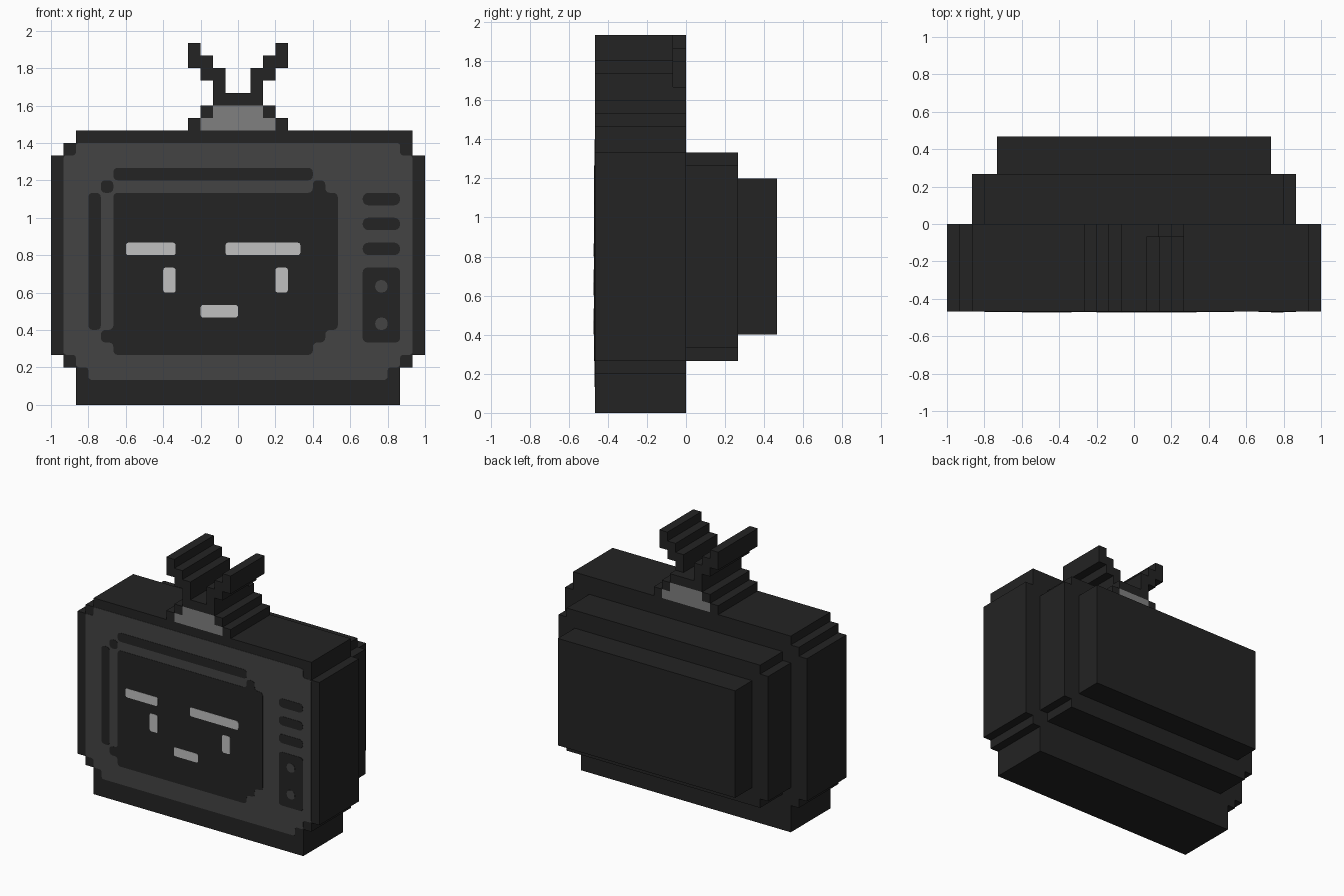
import bpy, bmesh
from mathutils import Vector

cube = bpy.data.objects.get("Cube")
if cube:
    bpy.data.objects.remove(cube)

U = 1 / 15          # one block of the model
FRONT = -7          # front plane, in blocks
LAYER = 0.03        # thickness of a painted plate, in blocks


def material(name, grey):
    mat = bpy.data.materials.new(name)
    mat.use_nodes = True
    colour = (grey, grey, grey, 1)
    mat.diffuse_color = colour
    bsdf = mat.node_tree.nodes["Principled BSDF"]
    bsdf.inputs["Base Color"].default_value = colour
    bsdf.inputs["Roughness"].default_value = 0.9
    return mat


CASE = material("case charcoal", 0.017)
PANEL = material("panel grey", 0.056)
BASE = material("antenna base grey", 0.215)
LIGHT = material("screen light", 0.53)


def slab(name, rects, y0, y1, mat, rounding=0):
    """Merge block rectangles (x0, z0, x1, z1) into one outline and extrude it from y0 to y1."""
    cells = {(x, z) for x0, z0, x1, z1 in rects
             for x in range(x0, x1) for z in range(z0, z1)}
    bm = bmesh.new()
    for x, z in sorted(cells):
        ring = ((x, z), (x + 1, z), (x + 1, z + 1), (x, z + 1))
        bm.faces.new([bm.verts.new((a * U, y0 * U, b * U)) for a, b in ring])
    bmesh.ops.remove_doubles(bm, verts=bm.verts[:], dist=U / 10)
    bm.normal_update()
    # Only straight-through points go; the corners of the outline stay
    bmesh.ops.dissolve_limit(bm, angle_limit=0.01, use_dissolve_boundaries=False,
                             verts=bm.verts[:], edges=bm.edges[:])
    if rounding:
        bmesh.ops.bevel(bm, geom=bm.verts[:], offset=rounding * U, segments=3,
                        profile=0.5, affect='VERTICES')
    grown = bmesh.ops.extrude_face_region(bm, geom=bm.faces[:])["geom"]
    moved = [g for g in grown if isinstance(g, bmesh.types.BMVert)]
    bmesh.ops.translate(bm, verts=moved, vec=Vector((0, (y1 - y0) * U, 0)))
    bmesh.ops.recalc_face_normals(bm, faces=bm.faces[:])
    mesh = bpy.data.meshes.new(name)
    bm.to_mesh(mesh)
    bm.free()
    mesh.materials.append(mat)
    obj = bpy.data.objects.new(name, mesh)
    bpy.context.scene.collection.objects.link(obj)


def plate(name, rects, level, mat, rounding=0.35):
    slab(name, rects, FRONT - level * LAYER, FRONT, mat, rounding)


def mirror(rects):
    return [(-x1, z0, -x0, z1) for x0, z0, x1, z1 in rects]


# Case: stepped front shell and two shrinking rear housings
slab("case", [(-13, 0, 13, 22), (-14, 3, 14, 21), (-15, 4, 15, 20), (13, 21, 14, 22)],
     FRONT, 0, CASE)
slab("rear_housing", [(-13, 5, 13, 19), (-12, 4, 12, 20)], 0, 4, CASE)
slab("rear_cap", [(-11, 6, 11, 18)], 4, 7, CASE)

# Antenna: grey foot, dark steps beside it, crossbar and two stepped arms
slab("antenna_base", [(-3, 22, 3, 23), (-2, 23, 2, 24)], FRONT, 0, BASE)
steps = [(3, 22, 4, 23), (2, 23, 3, 24)]
for side, rects in (("left", steps), ("right", mirror(steps))):
    for level, rect in zip(("lower", "upper"), rects):
        slab(f"antenna_{level}_step_{side}", [rect], FRONT, 0, CASE)
slab("antenna_crossbar", [(-2, 24, 2, 25)], FRONT, 0, CASE)
arm = [(i, 24 + i, i + 1, 26 + i) for i in (1, 2, 3)]
slab("antenna_arm_left", arm, FRONT, -1, CASE)
slab("antenna_arm_right", mirror(arm), FRONT, 0, CASE)

# Front panel
plate("front_panel", [(-12, 2, 12, 3), (-13, 3, 13, 21), (-14, 4, 14, 20)], 1, PANEL, 0.25)

# Screen and the grooves around it
plate("screen", [(-10, 6, 8, 17), (-11, 5, 7, 6), (-10, 4, 6, 5), (6, 17, 7, 18)], 2, CASE)
plate("groove_top", [(-10, 18, 6, 19)], 2, CASE)
plate("groove_side", [(-12, 6, -11, 17)], 2, CASE)
plate("groove_corner", [(-11, 17, -10, 18)], 2, CASE)

# Speaker slots, knob panel and knobs
for i in range(3):
    z = 12 + 2 * i
    plate(f"speaker_slot_{i + 1}", [(10, z, 13, z + 1)], 2, CASE, 0.45)
plate("knob_panel", [(10, 5, 13, 11)], 2, CASE)
for name, z in (("lower", 6), ("upper", 9)):
    plate(f"knob_{name}", [(11, z, 12, z + 1)], 3, PANEL, 0.45)

# Face on the screen
face = {
    "brow_right": (-9, 12, -5, 13),
    "brow_left": (-1, 12, 5, 13),
    "eye_right": (-6, 9, -5, 11),
    "eye_left": (3, 9, 4, 11),
    "mouth": (-3, 7, 0, 8),
}
for name, rect in face.items():
    plate(name, [rect], 3, LIGHT, 0.2)
